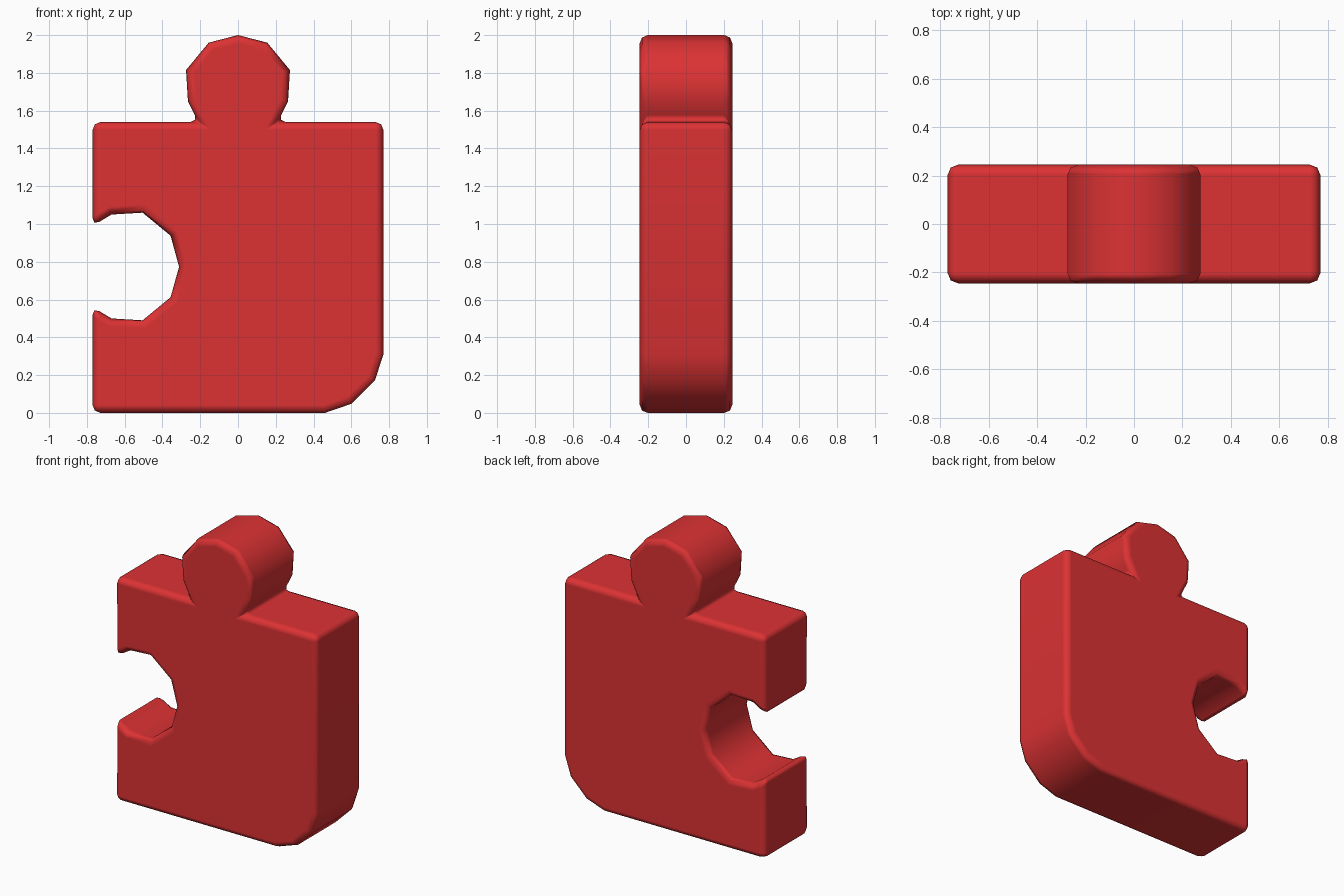
import bpy, bmesh, math

if "Cube" in bpy.data.objects:
    bpy.data.objects.remove(bpy.data.objects["Cube"])

HALF = 0.245      # half thickness of the piece

# Outline (x, z), counter-clockwise seen from the front
corner = [(-0.77, 0), (0.46, 0), (0.60, 0.048), (0.725, 0.172), (0.77, 0.31), (0.77, 1.54)]
knob_right = [(0.21, 1.54), (0.265, 1.65), (0.275, 1.815), (0.155, 1.96)]
knob = knob_right + [(0, 2.0)] + [(-x, z) for x, z in reversed(knob_right)]
notch_top = [(-0.77, 0.99), (-0.67, 1.05), (-0.505, 1.06), (-0.357, 0.938)]
notch = notch_top + [(-0.312, 0.773)] + [(x, 1.55 - z) for x, z in reversed(notch_top)]
outline = corner + knob + [(-0.77, 1.54)] + notch

# Extrude the outline through the thickness
bm = bmesh.new()
face = bm.faces.new([bm.verts.new((x, -HALF, z)) for x, z in outline])
ext = bmesh.ops.extrude_face_region(bm, geom=[face], use_keep_orig=True)
for v in ext["geom"]:
    if isinstance(v, bmesh.types.BMVert):
        v.co.y = HALF
bmesh.ops.recalc_face_normals(bm, faces=bm.faces)
mesh = bpy.data.meshes.new("puzzle_piece")
bm.to_mesh(mesh)
bm.free()
piece = bpy.data.objects.new("puzzle_piece", mesh)
bpy.context.collection.objects.link(piece)

# Glossy-toy red colour
red = bpy.data.materials.new("red")
red.diffuse_color = (0.72, 0.032, 0.034, 1)
red.use_nodes = True
red.node_tree.nodes["Principled BSDF"].inputs["Base Color"].default_value = red.diffuse_color
mesh.materials.append(red)

# Smooth shading with softly rounded hard edges
for p in mesh.polygons:
    p.use_smooth = True
bevel = piece.modifiers.new("rounded_edges", 'BEVEL')
bevel.width = 0.042
bevel.segments = 2
bevel.limit_method = 'ANGLE'
bevel.angle_limit = math.radians(50)
bevel.harden_normals = True
